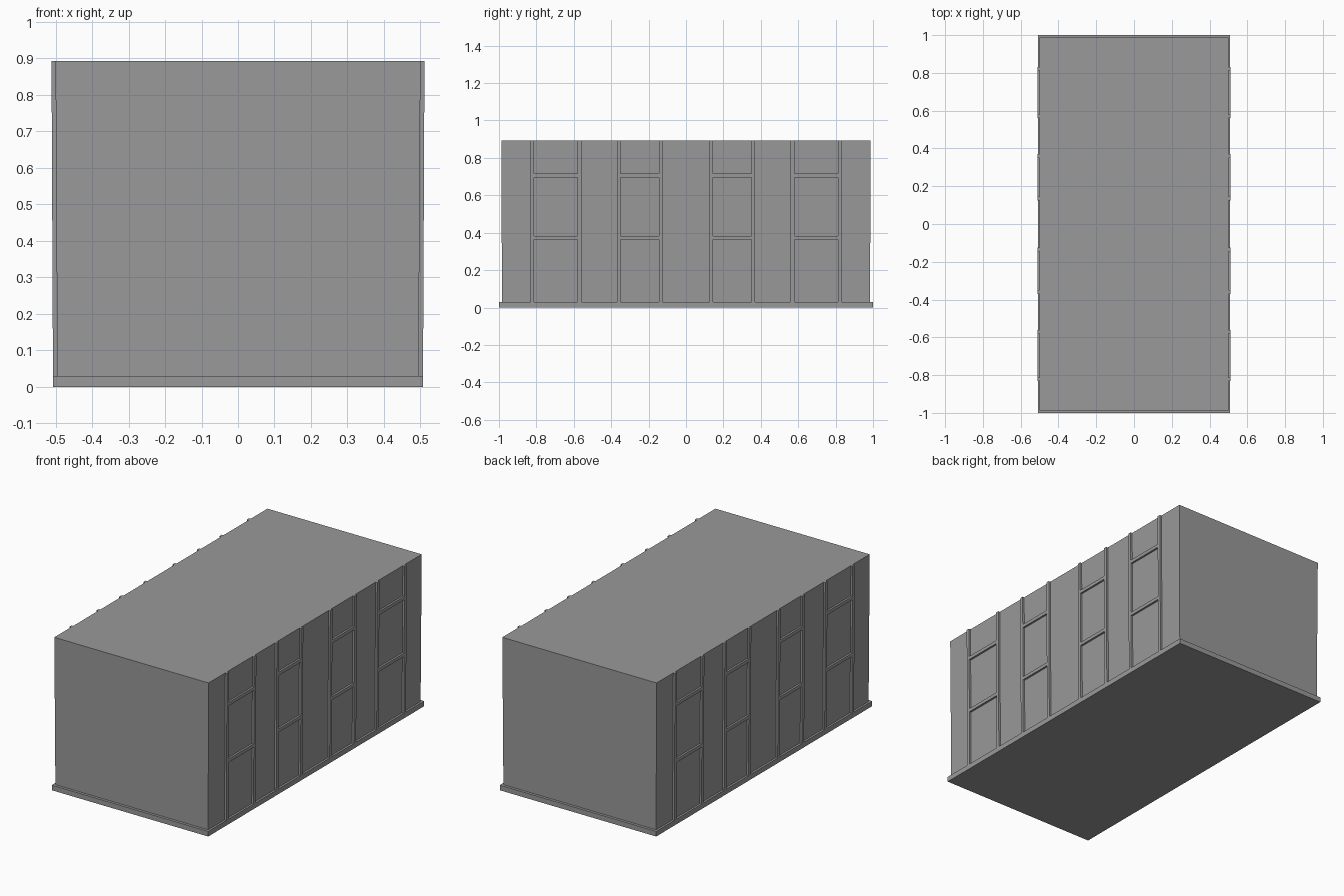
import bpy
import bmesh

cube = bpy.data.objects.get("Cube")
if cube:
    bpy.data.objects.remove(cube, do_unlink=True)

grey = bpy.data.materials.new("plain_grey")
grey.use_nodes = True
colour = (0.32, 0.32, 0.32, 1)
grey.diffuse_color = colour
grey.node_tree.nodes["Principled BSDF"].inputs["Base Color"].default_value = colour

BASE_TOP = 0.03
ROOF = 0.893


def block(name, bottom, top):
    """Six-sided block; bottom and top are (x0, x1, y0, y1, z)."""
    bm = bmesh.new()
    rings = []
    for x0, x1, y0, y1, z in (bottom, top):
        corners = ((x0, y0), (x1, y0), (x1, y1), (x0, y1))
        rings.append([bm.verts.new((x, y, z)) for x, y in corners])
    low, high = rings
    bm.faces.new(low[::-1])
    bm.faces.new(high)
    for i in range(4):
        j = (i + 1) % 4
        bm.faces.new((low[i], low[j], high[j], high[i]))
    bmesh.ops.recalc_face_normals(bm, faces=bm.faces)
    mesh = bpy.data.meshes.new(name)
    bm.to_mesh(mesh)
    bm.free()
    mesh.materials.append(grey)
    obj = bpy.data.objects.new(name, mesh)
    bpy.context.collection.objects.link(obj)
    return obj


def outer(z):
    """Outer face of the trim, leaning slightly outwards with height."""
    return 0.507 + 0.004 * (z - BASE_TOP) / (ROOF - BASE_TOP)


def trim(name, y0, y1, z0, z1):
    """Trim strip on the left wall, mirrored to the other three quarters."""
    obj = block(name, (0.49, outer(z0), y0, y1, z0), (0.49, outer(z1), y0, y1, z1))
    mirror = obj.modifiers.new("Mirror", "MIRROR")
    mirror.use_axis = (True, True, False)
    mirror.use_clip = False
    mirror.use_mirror_merge = False


# Plinth and slightly flared main volume
block("base_plinth", (-0.507, 0.507, -1, 1, 0), (-0.507, 0.507, -1, 1, BASE_TOP))
block("main_body", (-0.495, 0.495, -0.984, 0.984, BASE_TOP),
      (-0.5, 0.5, -0.987, 0.987, ROOF))

# Two bays per quarter: a pair of posts joined by two rails
for bay, (near, far) in {"inner": (0.135, 0.36), "outer": (0.57, 0.822)}.items():
    for side, y in (("near", near), ("far", far)):
        trim(f"{bay}_{side}_post", y - 0.01, y + 0.01, BASE_TOP, ROOF)
    for level, z in (("lower", 0.373), ("upper", 0.706)):
        trim(f"{bay}_{level}_rail", near + 0.01, far - 0.01, z - 0.01, z + 0.01)
